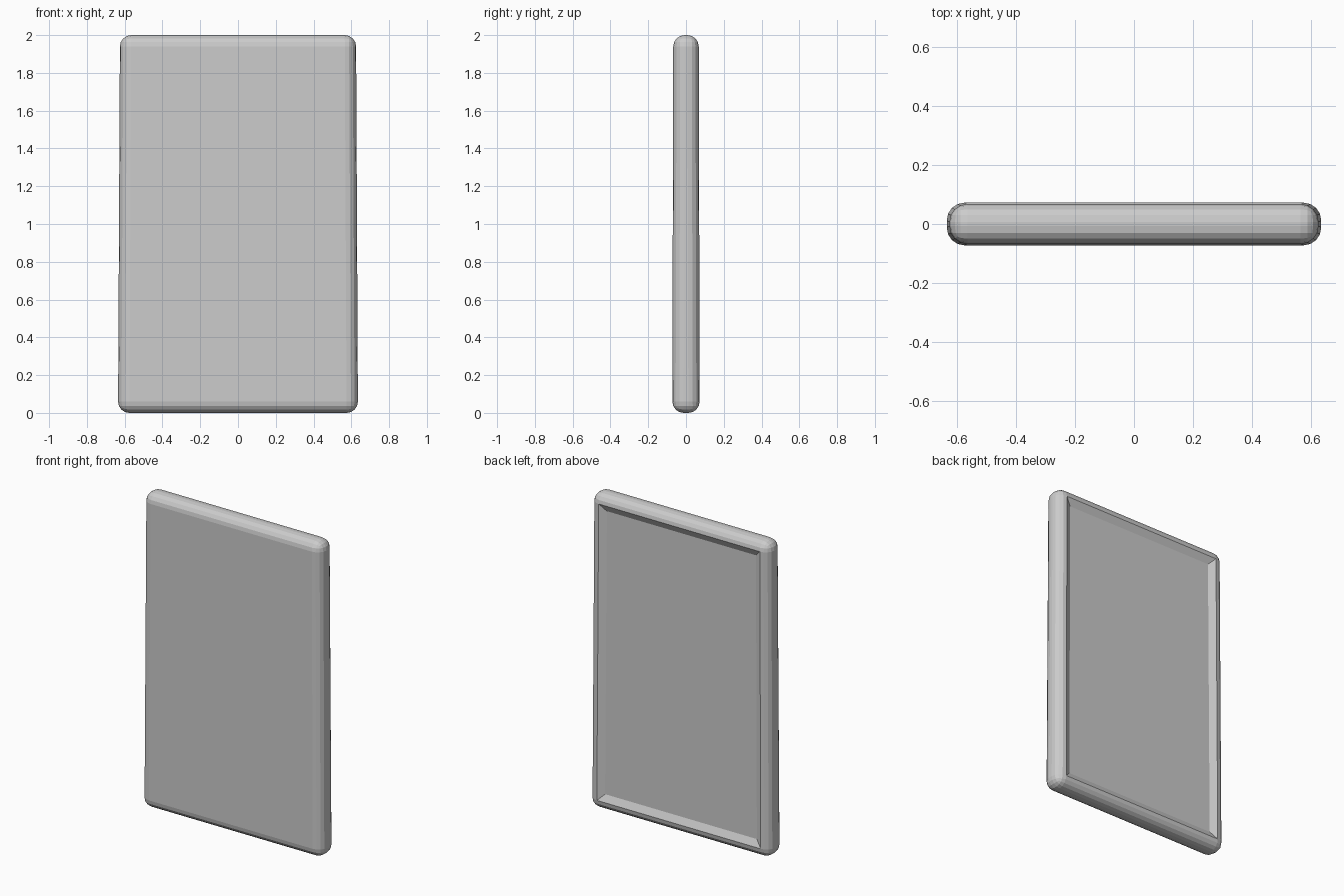
import bpy, bmesh

if "Cube" in bpy.data.objects:
    bpy.data.objects.remove(bpy.data.objects["Cube"])

# Slightly tapered slab
bm = bmesh.new()
bmesh.ops.create_cube(bm, size=1)
for v in bm.verts:
    top = v.co.z > 0
    v.co.x *= 1.25 if top else 1.27
    v.co.y *= 0.135 if top else 0.145
    v.co.z = 2.0 if top else 0.0

# Rounded edges on every side
bmesh.ops.bevel(bm, geom=bm.edges[:], offset=0.06, offset_type='OFFSET',
                segments=4, profile=0.5, affect='EDGES')

# Shallow sloped recess in the back face
bm.normal_update()
back = max((f for f in bm.faces if f.normal.y > 0.9), key=lambda f: f.calc_area())
bmesh.ops.inset_region(bm, faces=[back], thickness=0.06, depth=-0.022)
bmesh.ops.recalc_face_normals(bm, faces=bm.faces[:])

mesh = bpy.data.meshes.new("panel")
bm.to_mesh(mesh)
bm.free()
panel = bpy.data.objects.new("panel", mesh)
bpy.context.collection.objects.link(panel)
